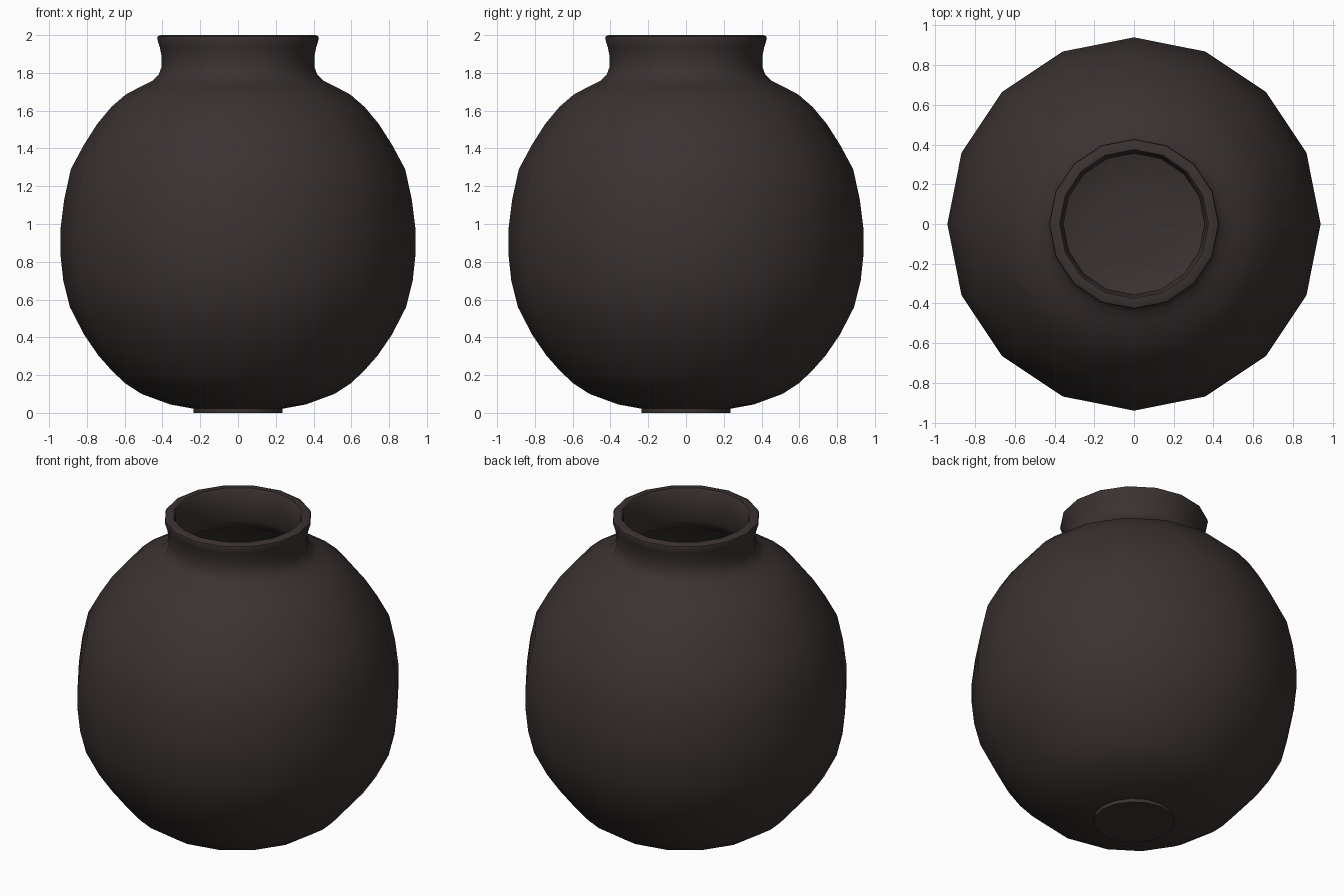
import bpy, bmesh, math

SIDES = 16

clay = bpy.data.materials.new("dark brown clay")
clay.diffuse_color = (0.043, 0.032, 0.031, 1)

# Profile (radius, height): foot, round belly, neck, flared lip
outer = [(0.235, 0), (0.235, 0.022), (0.36, 0.045), (0.51, 0.10), (0.595, 0.155),
         (0.665, 0.22), (0.74, 0.305), (0.815, 0.415), (0.89, 0.56), (0.925, 0.70),
         (0.94, 0.84), (0.94, 0.97), (0.92, 1.13), (0.885, 1.29), (0.815, 1.42),
         (0.745, 1.53), (0.67, 1.62), (0.595, 1.685), (0.51, 1.73), (0.455, 1.757),
         (0.42, 1.79), (0.405, 1.83), (0.405, 1.89), (0.415, 1.94), (0.428, 1.98),
         (0.425, 1.993), (0.41, 2.0)]
# Inside wall, from the lip down to the floor
inner = [(0.375, 2.0), (0.365, 1.985), (0.355, 1.90), (0.355, 1.80), (0.38, 1.745),
         (0.56, 1.645), (0.70, 1.50), (0.84, 1.27), (0.89, 0.97), (0.89, 0.84),
         (0.84, 0.57), (0.70, 0.335), (0.56, 0.19), (0.36, 0.095), (0.2, 0.07)]

# Pot: profile rings joined by quads, capped under the foot and on the inner floor
bm = bmesh.new()
rings = []
for r, z in outer + inner:
    rings.append([bm.verts.new((r * math.cos(2 * math.pi * i / SIDES),
                                r * math.sin(2 * math.pi * i / SIDES), z))
                  for i in range(SIDES)])
for a, b in zip(rings, rings[1:]):
    for i in range(SIDES):
        j = (i + 1) % SIDES
        bm.faces.new((a[i], a[j], b[j], b[i]))
bm.faces.new(rings[0][::-1])
bm.faces.new(rings[-1])
bmesh.ops.recalc_face_normals(bm, faces=bm.faces)

mesh = bpy.data.meshes.new("round_pot")
bm.to_mesh(mesh)
bm.free()
mesh.materials.append(clay)
pot = bpy.data.objects.new("round_pot", mesh)
bpy.context.collection.objects.link(pot)

# Smooth body with crisp foot and lip edges
bpy.context.view_layer.objects.active = pot
pot.select_set(True)
bpy.ops.object.shade_smooth_by_angle(angle=math.radians(40))
